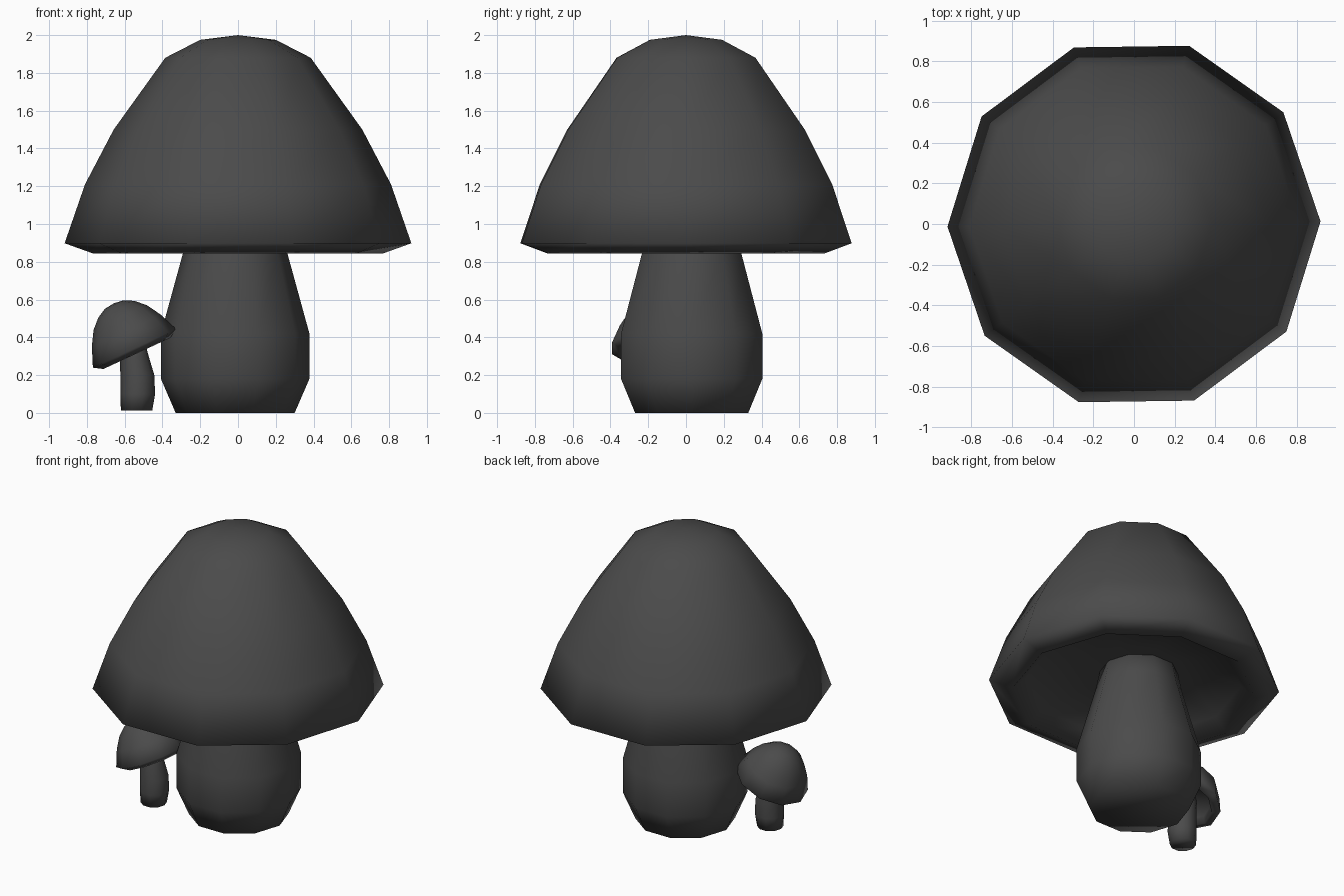
import bpy, bmesh, math
from mathutils import Matrix

if "Cube" in bpy.data.objects:
    bpy.data.objects.remove(bpy.data.objects["Cube"])

SIDES = 10

# Dark charcoal surface shared by all parts
dark = bpy.data.materials.new("charcoal")
dark.diffuse_color = (0.07, 0.07, 0.07, 1)
dark.use_nodes = True
dark.node_tree.nodes["Principled BSDF"].inputs["Base Color"].default_value = dark.diffuse_color


def lathe(name, rings, matrix=Matrix(), sides=SIDES):
    """Skin rings of (radius, height, x offset); radius 0 is a pole, open ends are capped."""
    bm = bmesh.new()
    loops = []
    for r, z, dx in rings:
        if r == 0:
            loops.append([bm.verts.new((dx, 0, z))])
        else:
            loops.append([bm.verts.new((dx + r * math.cos(2 * math.pi * i / sides),
                                        r * math.sin(2 * math.pi * i / sides), z))
                          for i in range(sides)])
    for a, b in zip(loops, loops[1:]):
        for i in range(sides):
            j = (i + 1) % sides
            quad = [a[i % len(a)], a[j % len(a)], b[j % len(b)], b[i % len(b)]]
            bm.faces.new(list(dict.fromkeys(quad)))
    for end in (loops[0], loops[-1]):
        if len(end) > 1:
            bm.faces.new(end)
    bmesh.ops.recalc_face_normals(bm, faces=bm.faces)
    for f in bm.faces:
        f.smooth = True
    mesh = bpy.data.meshes.new(name)
    bm.to_mesh(mesh)
    bm.free()
    mesh.materials.append(dark)
    ob = bpy.data.objects.new(name, mesh)
    bpy.context.collection.objects.link(ob)
    ob.matrix_world = matrix
    return ob


def straight(profile):
    return [(r, z, 0) for r, z in profile]


# Large cap: hollow underside, lip, then dome
lathe("large_cap", straight([
    (0, 0.99), (0.35, 0.98), (0.68, 0.93), (0.77, 0.845), (0.918, 0.898),
    (0.81, 1.21), (0.658, 1.50), (0.385, 1.88), (0.20, 1.975), (0, 2.0)]),
    Matrix.Rotation(math.radians(0.8), 4, 'Z'))

# Large stem
lathe("large_stem", straight([
    (0.315, 0.0), (0.393, 0.18), (0.393, 0.42), (0.275, 0.85), (0.24, 1.02)]),
    Matrix.Translation((-0.015, 0.03, 0)))

# Small tilted cap
lathe("small_cap", straight([
    (0, 0.03), (0.17, 0.015), (0.195, -0.03), (0.243, 0.0),
    (0.20, 0.105), (0.155, 0.18), (0.105, 0.228), (0.055, 0.255), (0, 0.262)]),
    Matrix.Translation((-0.548, -0.16, 0.342)) @ Matrix.Rotation(math.radians(-25), 4, 'Y'))

# Small stem, leaning gently into the cap
lathe("small_stem", [
    (0.083, 0.012, 0), (0.092, 0.10, 0.006), (0.09, 0.20, 0.004),
    (0.076, 0.30, -0.012), (0.068, 0.39, -0.028)],
    Matrix.Translation((-0.537, -0.16, 0)))
